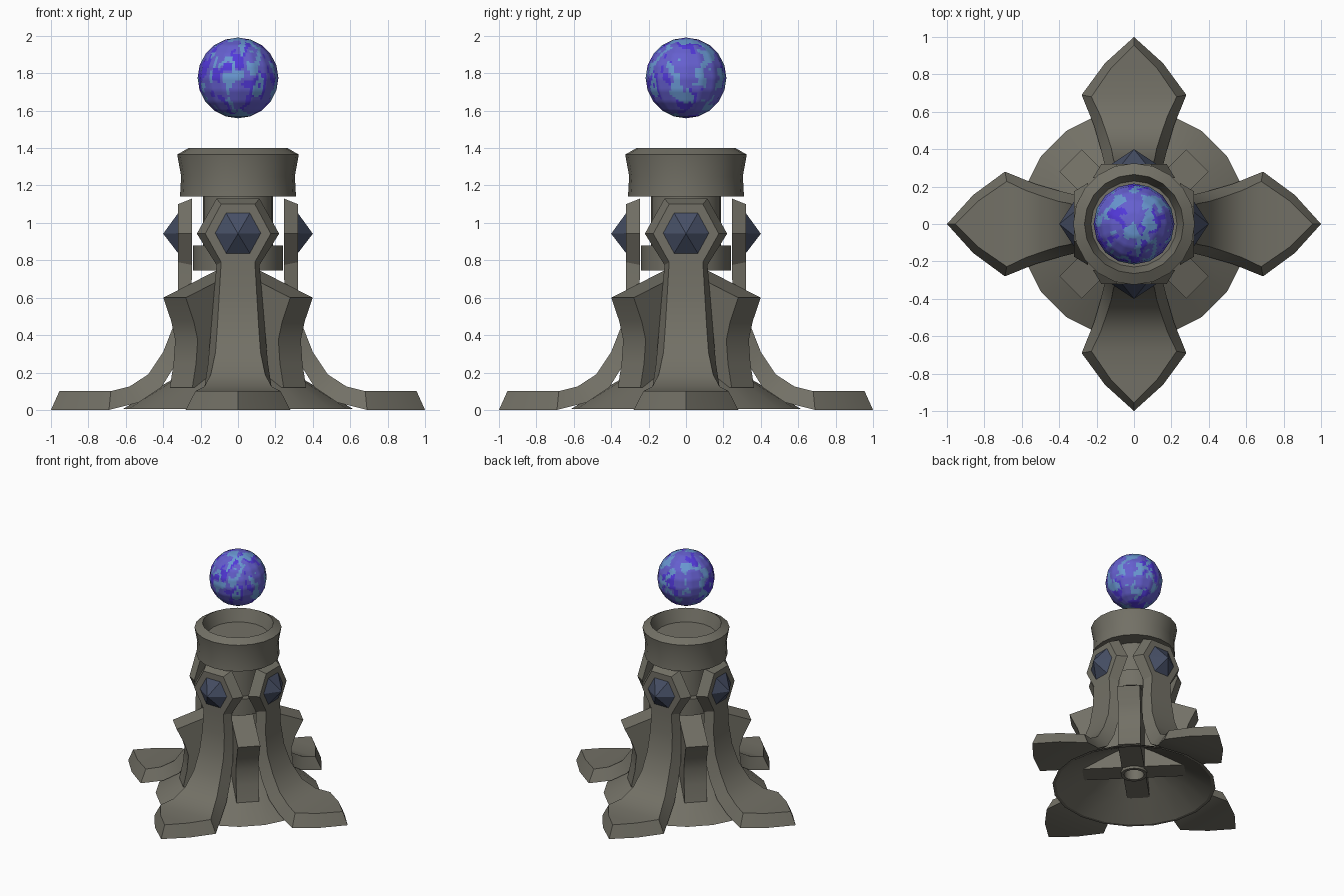
import bpy, bmesh, math
from mathutils import Vector, Matrix, noise

if "Cube" in bpy.data.objects:
    bpy.data.objects.remove(bpy.data.objects["Cube"])


def material(name, rgb):
    m = bpy.data.materials.new(name)
    m.diffuse_color = (*rgb, 1)
    m.use_nodes = True
    m.node_tree.nodes["Principled BSDF"].inputs["Base Color"].default_value = m.diffuse_color
    return m


STONE = material("grey stone", (0.17, 0.163, 0.132))
GEM = material("slate blue gem", (0.062, 0.078, 0.13))
ORB = [material("violet blue", (0.13, 0.115, 0.62)),
       material("light blue", (0.14, 0.31, 0.64)),
       material("deep violet", (0.085, 0.04, 0.70))]


def finish(bm, name, mats, smooth=30):
    bmesh.ops.remove_doubles(bm, verts=bm.verts, dist=0.0005)
    bmesh.ops.recalc_face_normals(bm, faces=bm.faces)
    me = bpy.data.meshes.new(name)
    bm.to_mesh(me)
    bm.free()
    for m in mats:
        me.materials.append(m)
    ob = bpy.data.objects.new(name, me)
    bpy.context.collection.objects.link(ob)
    if smooth:
        bpy.ops.object.select_all(action='DESELECT')
        ob.select_set(True)
        bpy.context.view_layer.objects.active = ob
        bpy.ops.object.shade_smooth_by_angle(angle=math.radians(smooth))
    return ob


def lathe(name, profile, sides=20):
    """Turn a closed (radius, z) profile around the z axis."""
    bm = bmesh.new()
    rings = []
    for k in range(sides):
        a = 2 * math.pi * k / sides
        rings.append([bm.verts.new((r * math.cos(a), r * math.sin(a), z)) for r, z in profile])
    n = len(profile)
    for k in range(sides):
        a, b = rings[k], rings[(k + 1) % sides]
        for i in range(n):
            j = (i + 1) % n
            if profile[i][0] == 0 and profile[j][0] == 0:
                continue
            bm.faces.new((a[i], a[j], b[j], b[i]))
    return finish(bm, name, [STONE])


def copies(ob, start):
    """Repeat a part four times around the z axis."""
    base = ob.name
    for k in range(4):
        o = ob if k == 0 else ob.copy()
        if k:
            bpy.context.collection.objects.link(o)
        o.name = f"{base}_{k + 1}"
        o.rotation_euler.z = math.radians(start + 90 * k)


# conical skirt, open underneath
lathe("base_skirt", [(0.615, 0.005), (0.39, 0.14), (0.1, 0.31), (0.1, 0.29), (0.39, 0.12), (0.59, 0.005)])

# central column with a wider band
lathe("column", [(0.075, 0.1), (0.1, 0.1), (0.1, 0.745), (0.24, 0.745), (0.24, 0.88),
                 (0.187, 0.88), (0.187, 1.16), (0, 1.16), (0, 0.3), (0.075, 0.3)])

# bowl-shaped collar
lathe("top_collar", [(0, 1.142), (0.31, 1.142), (0.304, 1.25), (0.325, 1.365),
                     (0.265, 1.4), (0.23, 1.3), (0, 1.3)])

# curved legs: outer r, z, half width, then inner r, z, half width
stations = [(0.32, 1.10, 0.09, 0.245, 1.13, 0.115),
            (0.32, 0.942, 0.175, 0.245, 0.942, 0.22),
            (0.32, 0.79, 0.09, 0.245, 0.775, 0.115),
            (0.32, 0.62, 0.10, 0.25, 0.60, 0.13),
            (0.345, 0.45, 0.11, 0.27, 0.42, 0.145),
            (0.40, 0.31, 0.12, 0.33, 0.25, 0.16),
            (0.48, 0.19, 0.145, 0.41, 0.12, 0.18),
            (0.58, 0.125, 0.18, 0.53, 0.04, 0.215),
            (0.68, 0.10, 0.228, 0.69, 0.0, 0.28),
            (0.83, 0.10, 0.125, 0.86, 0.0, 0.155),
            (0.955, 0.10, 0.0, 1.0, 0.0, 0.0)]
bm = bmesh.new()
rows = [[bm.verts.new(p) for p in ((ro, -wo, zo), (ro, wo, zo), (ri, wi, zi), (ri, -wi, zi))]
        for ro, zo, wo, ri, zi, wi in stations]
bm.faces.new(rows[0])
for a, b in zip(rows, rows[1:]):
    for i in range(4):
        j = (i + 1) % 4
        if b is rows[-1] and i in (0, 2):
            bm.faces.new((a[i], a[j], b[i]))
            if i == 0:
                bm.faces.new((a[1], b[0], b[3], a[2]))
            else:
                bm.faces.new((a[3], b[3], b[0], a[0]))
        elif b is not rows[-1]:
            bm.faces.new((a[i], a[j], b[j], b[i]))
loose = [v for v in bm.verts if not v.link_faces]
bmesh.ops.delete(bm, geom=loose, context='VERTS')
copies(finish(bm, "curved_leg", [STONE]), 0)

# hexagonal pyramid gems on the leg heads
bm = bmesh.new()
ring = [bm.verts.new((0.318, y, 0.945 + z)) for y, z in
        ((0.125, 0), (0.065, 0.11), (-0.065, 0.11), (-0.125, 0), (-0.065, -0.11), (0.065, -0.11))]
apex = bm.verts.new((0.4, 0, 0.942))
bm.faces.new(ring)
for i in range(6):
    bm.faces.new((ring[i], ring[(i + 1) % 6], apex))
copies(finish(bm, "gem", [GEM], 0), 0)

# diagonal buttresses between the legs
profile = [(0.08, 0.12), (0.43, 0.12), (0.402, 0.25), (0.39, 0.375), (0.42, 0.475), (0.48, 0.6), (0.08, 0.745)]
bm = bmesh.new()
face = bm.faces.new([bm.verts.new((r, -0.085, z)) for r, z in profile])
ext = bmesh.ops.extrude_face_region(bm, geom=[face], use_keep_orig=True)
bmesh.ops.translate(bm, vec=(0, 0.17, 0), verts=[v for v in ext["geom"] if isinstance(v, bmesh.types.BMVert)])
copies(finish(bm, "buttress", [STONE]), 45)

# floating orb with mottled patches
bm = bmesh.new()
bmesh.ops.create_uvsphere(bm, u_segments=16, v_segments=10, radius=0.216)
bmesh.ops.subdivide_edges(bm, edges=bm.edges, cuts=4, use_grid_fill=True)
for f in bm.faces:
    c = f.calc_center_median()
    p = Vector((c.x * 13, c.y * 13, c.z * 8))
    p += 0.6 * noise.noise_vector(p * 1.5)
    light, deep = noise.noise(p), noise.noise(p + Vector((31.3, 7.7, 15.1)))
    f.material_index = 1 if light > 0.17 else 2 if deep > 0.2 else 0
bmesh.ops.translate(bm, vec=(0, 0, 1.775), verts=bm.verts)
finish(bm, "floating_orb", ORB, 40)
